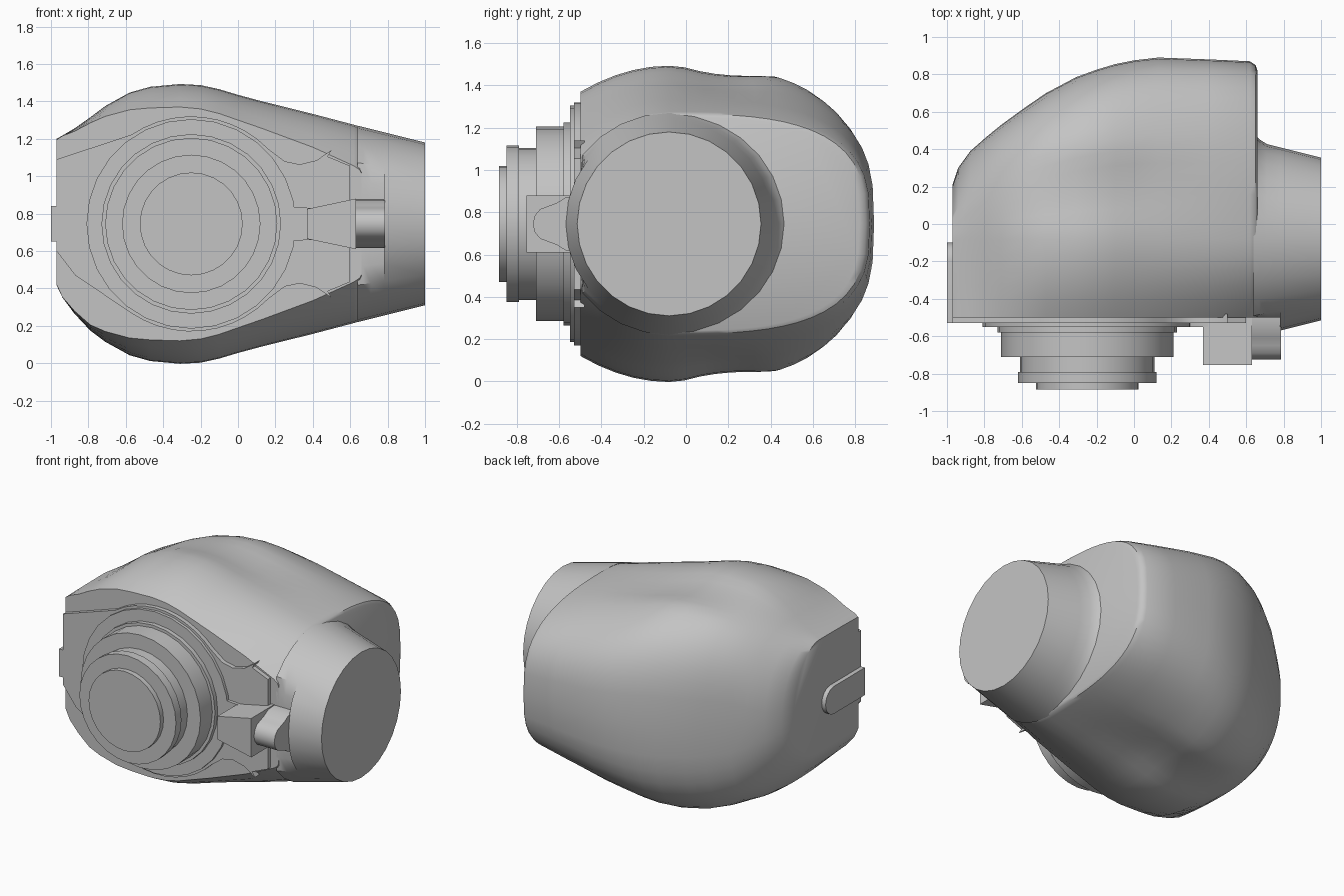
import bpy, bmesh
from math import sin, cos, pi, radians

if "Cube" in bpy.data.objects:
    bpy.data.objects.remove(bpy.data.objects["Cube"], do_unlink=True)

MID = 0.745      # height of the horizontal symmetry plane
AXIS_Y = -0.08   # depth of the arm axis
FRONT = -0.5     # depth of the flat front
HUB_X = -0.25

grey = bpy.data.materials.new("plain grey")
grey.use_nodes = True
grey.diffuse_color = (0.55, 0.55, 0.55, 1)
grey.node_tree.nodes["Principled BSDF"].inputs["Base Color"].default_value = (0.55, 0.55, 0.55, 1)


def loft(name, rings, angle=32):
    """Skin a list of equally long closed rings and cap both ends."""
    bm = bmesh.new()
    loops = [[bm.verts.new((x, y, z + MID)) for x, y, z in r] for r in rings]
    n = len(loops[0])
    for a, b in zip(loops, loops[1:]):
        for i in range(n):
            j = (i + 1) % n
            bm.faces.new((a[i], a[j], b[j], b[i]))
    bm.faces.new(loops[0][::-1])
    bm.faces.new(loops[-1])
    bmesh.ops.remove_doubles(bm, verts=bm.verts, dist=0.0005)
    bmesh.ops.recalc_face_normals(bm, faces=bm.faces)
    mesh = bpy.data.meshes.new(name)
    bm.to_mesh(mesh)
    bm.free()
    mesh.materials.append(grey)
    obj = bpy.data.objects.new(name, mesh)
    bpy.context.collection.objects.link(obj)
    bpy.ops.object.select_all(action='DESELECT')
    obj.select_set(True)
    bpy.context.view_layer.objects.active = obj
    bpy.ops.object.shade_smooth_by_angle(angle=radians(angle))
    return obj


def mirrored(upper):
    """Close an upper half outline with its reflection."""
    return upper + [(a, -b) for a, b in reversed(upper) if b > 0]


def prism_y(name, outline, y0, y1):
    return loft(name, [[(x, y, z) for x, z in outline] for y in (y0, y1)])


def prism_x(name, outline, x0, x1):
    return loft(name, [[(x, y, z) for y, z in outline] for x in (x0, x1)])


# Housing: flat front, bulging middle, shallow valley, then a domed back
def section(x, back, high, front, power=3.0, low=1.0):
    valley = 0.05 * max(0, 1 - ((x + 0.2) / 0.6) ** 2)
    upper = []
    for i in range(5):
        s = 1 - i / 5
        upper.append((AXIS_Y + s * (FRONT - AXIS_Y), high - (high - front) * s * s))
    for i in range(17):
        t = pi / 2 * (i / 16) ** 1.5
        y = AXIS_Y + (back - AXIS_Y) * sin(t) ** (2 / power)
        v = 0 if i == 16 else high * cos(t) ** (2 / power)
        upper.append((y, v * (1 - valley * max(0, 1 - ((y - 0.19) / 0.22) ** 2))))
    return [(x, y, z if z > 0 else z * low) for y, z in mirrored(upper)]


stations = [
    (-0.97, 0.21, 0.455, 0.45, 2.0, 0.72), (-0.94, 0.30, 0.472, 0.47, 2.1, 0.83),
    (-0.875, 0.39, 0.51, 0.495, 2.4, 0.94), (-0.79, 0.465, 0.57, 0.54, 2.7),
    (-0.71, 0.53, 0.63, 0.575), (-0.58, 0.625, 0.702, 0.61),
    (-0.47, 0.70, 0.733, 0.62), (-0.31, 0.785, 0.748, 0.625),
    (-0.20, 0.825, 0.742, 0.615), (-0.10, 0.855, 0.72, 0.59),
    (0.0, 0.875, 0.69, 0.555), (0.13, 0.89, 0.655, 0.51),
    (0.40, 0.88, 0.588, 0.41), (0.62, 0.87, 0.53, 0.31),
    (0.65, 0.85, 0.52, 0.29), (0.66, 0.82, 0.505, 0.27),
]
loft("housing", [section(*s) for s in stations], 38)


# Arm: tapered tube with a flat cut in front of its root
def arm_ring(x, cut, flare=0.0):
    r = 0.685 - 0.25 * x
    ring = []
    for i in range(28):
        t = 2 * pi * i / 28
        c = cos(t) * (1 + flare if cos(t) > 0 else 1)
        y = AXIS_Y + r * c
        ring.append((x, max(y, FRONT) if cut else y, r * sin(t)))
    return ring


loft("arm", [arm_ring(0.64, True, 0.08), arm_ring(0.67, True, 0.03),
             arm_ring(0.71, True), arm_ring(0.78, True),
             arm_ring(0.78, False), arm_ring(1.0, False)])

# Front plate wrapping round the hub and reaching towards the arm
arc = [(HUB_X + 0.575 * cos(radians(a)), 0.575 * sin(radians(a)))
       for a in range(124, 38, -8)]
plate = [(-0.97, 0.345)] + arc + [(0.25, 0.335), (0.33, 0.318), (0.42, 0.34),
                                  (0.50, 0.395), (0.48, 0.36), (0.60, 0.31)]
prism_y("front_plate", mirrored(plate)[:-1] + [(-0.87, -0.275), (-0.97, -0.145)],
        -0.48, -0.53)


# Stepped round hub
def disc(name, radius, y0, y1):
    circle = [(HUB_X + radius * cos(2 * pi * i / 28), radius * sin(2 * pi * i / 28))
              for i in range(28)]
    prism_y(name, circle, y0, y1)


for name, radius, y0, y1 in (
        ("hub_base", 0.56, -0.50, -0.55), ("hub_flange", 0.48, -0.54, -0.58),
        ("hub_drum", 0.46, -0.57, -0.71), ("hub_neck", 0.36, -0.70, -0.80),
        ("hub_rim", 0.37, -0.79, -0.85), ("hub_cap", 0.275, -0.84, -0.885)):
    disc(name, radius, y0, y1)

# Latch block, its link to the hub and the rounded bump on the arm
prism_y("latch_link", mirrored([(0.18, 0.24), (0.23, 0.13), (0.29, 0.09), (0.40, 0.085)]),
        -0.50, -0.55)
prism_y("latch_block", mirrored([(0.37, 0.08), (0.63, 0.135)]), -0.50, -0.755)
bump = [(-0.725, 0), (-0.715, 0.04), (-0.69, 0.07), (-0.65, 0.085),
        (-0.61, 0.10), (-0.57, 0.125), (-0.50, 0.13)]
prism_x("arm_bump", mirrored(bump), 0.62, 0.785)

# Raised rounded key on the side
key = [(-0.53, 0.095)] + [(-0.195 + 0.095 * sin(pi / 12 * i), 0.095 * cos(pi / 12 * i))
                          for i in range(6)] + [(-0.10, 0)]
prism_x("side_key", mirrored(key), -0.95, -1.0)
